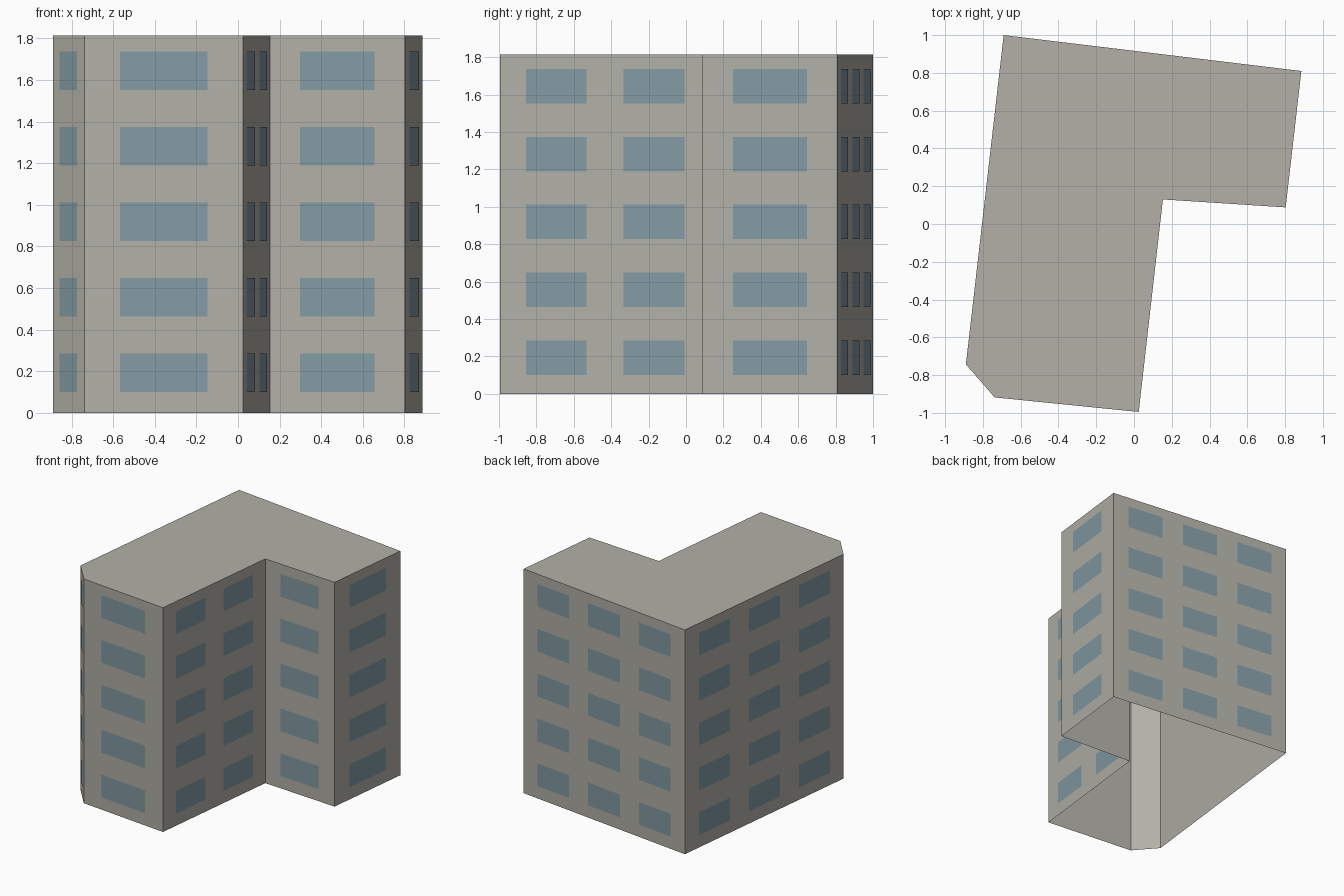
import bpy, bmesh
from mathutils import Vector

cube = bpy.data.objects.get("Cube")
if cube:
    bpy.data.objects.remove(cube, do_unlink=True)


def make_material(name, rgb):
    mat = bpy.data.materials.new(name)
    mat.use_nodes = True
    mat.diffuse_color = (*rgb, 1)
    mat.node_tree.nodes["Principled BSDF"].inputs["Base Color"].default_value = (*rgb, 1)
    return mat


def make_object(name, bm, mat):
    mesh = bpy.data.meshes.new(name)
    bm.to_mesh(mesh)
    bm.free()
    mesh.materials.append(mat)
    obj = bpy.data.objects.new(name, mesh)
    bpy.context.collection.objects.link(obj)
    return obj


wall_mat = make_material("warm grey concrete", (0.445, 0.434, 0.386))
glass_mat = make_material("dusty blue glass", (0.227, 0.325, 0.366))

HEIGHT = 1.815
FLOORS = 5
WINDOW_HEIGHT = 0.184
OFFSET = 0.003

# Footprint corners, counterclockwise, with the window columns on the wall that follows
FOOTPRINT = [
    ((-0.89, -0.743), 1),   # cut corner
    ((-0.738, -0.918), 1),  # front
    ((0.025, -0.995), 2),   # inner side of the long wing
    ((0.153, 0.13), 1),     # front of the short wing
    ((0.803, 0.088), 1),    # end of the short wing
    ((0.886, 0.81), 3),     # back
    ((-0.69, 1.0), 3),      # long side
]
# Columns -> (window width, column spacing) as fractions of the wall length
LAYOUT = {1: (0.55, 0), 2: (0.288, 0.465), 3: (0.197, 0.315)}
corners = [Vector((*p, 0)) for p, _ in FOOTPRINT]
walls = list(zip(corners, corners[1:] + corners[:1], [n for _, n in FOOTPRINT]))
UP = Vector((0, 0, 1))

# Building shell: walls and a flat roof, open underneath
bm = bmesh.new()
base = [bm.verts.new(c) for c in corners]
top = [bm.verts.new(c + UP * HEIGHT) for c in corners]
for i in range(len(base)):
    j = (i + 1) % len(base)
    bm.faces.new((base[i], base[j], top[j], top[i]))
bm.faces.new(top)
make_object("building_shell", bm, wall_mat)

# Window panes on every wall and floor
bm = bmesh.new()
for start, end, columns in walls:
    along = end - start
    outward = along.cross(UP).normalized() * OFFSET
    width, spacing = LAYOUT[columns]
    for col in range(columns):
        middle = 0.5 + (col - (columns - 1) / 2) * spacing
        left = start + along * (middle - width / 2) + outward
        right = start + along * (middle + width / 2) + outward
        for floor in range(FLOORS):
            low = UP * (HEIGHT / FLOORS * floor + 0.101)
            high = low + UP * WINDOW_HEIGHT
            bm.faces.new([bm.verts.new(v) for v in
                          (left + low, right + low, right + high, left + high)])
make_object("window_panes", bm, glass_mat)
